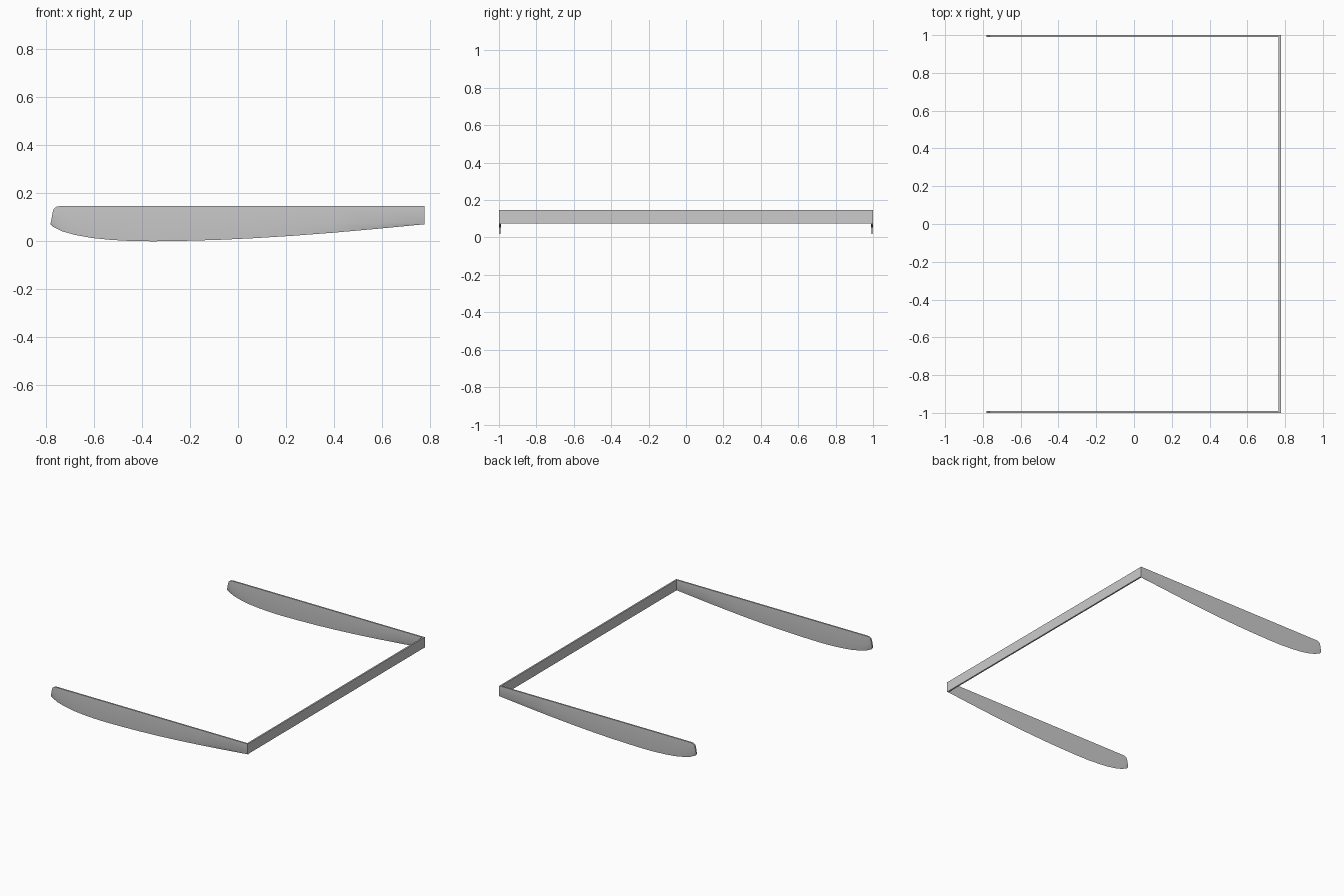
import bpy, bmesh, math

if "Cube" in bpy.data.objects:
    bpy.data.objects.remove(bpy.data.objects["Cube"], do_unlink=True)

grey = bpy.data.materials.new("plain grey")
grey.use_nodes = True
COLOUR = (0.6, 0.6, 0.6, 1)
grey.diffuse_color = COLOUR
grey.node_tree.nodes["Principled BSDF"].inputs["Base Color"].default_value = COLOUR

TOP, CREASE, THICK = 0.147, 0.074, 0.011
X_END, Y_OUT = 0.777, 1.0

# Stations along a side panel: x on the crease, x on the top edge, top z, keel z
STATIONS = [
    (-0.780, -0.771, 0.122, 0.071), (-0.772, -0.766, 0.136, 0.062),
    (-0.755, -0.755, 0.144, 0.053), (-0.730, -0.740, TOP, 0.041),
    (-0.680, -0.690, TOP, 0.027), (-0.610, -0.610, TOP, 0.014),
    (-0.530, -0.530, TOP, 0.006), (-0.440, -0.440, TOP, 0.001),
    (-0.350, -0.350, TOP, 0.000), (-0.220, -0.220, TOP, 0.002),
    (-0.080, -0.080, TOP, 0.006), (0.070, 0.070, TOP, 0.013),
    (0.230, 0.230, TOP, 0.023), (0.400, 0.400, TOP, 0.036),
    (0.580, 0.580, TOP, 0.052), (X_END, X_END, TOP, 0.071),
]


def finish(bm, name):
    bmesh.ops.recalc_face_normals(bm, faces=bm.faces)
    mesh = bpy.data.meshes.new(name)
    bm.to_mesh(mesh)
    bm.free()
    mesh.materials.append(grey)
    obj = bpy.data.objects.new(name, mesh)
    bpy.context.collection.objects.link(obj)
    bpy.ops.object.select_all(action="DESELECT")
    bpy.context.view_layer.objects.active = obj
    obj.select_set(True)
    bpy.ops.object.shade_smooth_by_angle(angle=math.radians(30))
    return obj


def side_panel(name, side):
    """Flat upper strip whose lower lobe narrows to a thin keel."""
    bm = bmesh.new()
    outer, inner = side * Y_OUT, side * (Y_OUT - THICK)
    middle = (outer + inner) / 2
    rings = []
    for xc, xt, zt, zk in STATIONS:
        section = [(xt, outer, zt), (xc, outer, CREASE), (xc, middle, zk),
                   (xc, inner, CREASE), (xt, inner, zt)]
        rings.append([bm.verts.new(p) for p in section])
    for a, b in zip(rings, rings[1:]):
        for i in range(5):
            j = (i + 1) % 5
            bm.faces.new((a[i], a[j], b[j], b[i]))
    bm.faces.new(rings[0])
    bm.faces.new(rings[-1])
    return finish(bm, name)


side_panel("right_side_panel", -1)
side_panel("left_side_panel", 1)

# Straight cross panel joining the two sides
bm = bmesh.new()
bmesh.ops.create_cube(bm, size=1)
span = 2 * (Y_OUT - THICK)
for v in bm.verts:
    v.co = (X_END - THICK / 2 + v.co.x * THICK, v.co.y * span,
            (TOP + CREASE) / 2 + v.co.z * (TOP - CREASE))
finish(bm, "cross_panel")
